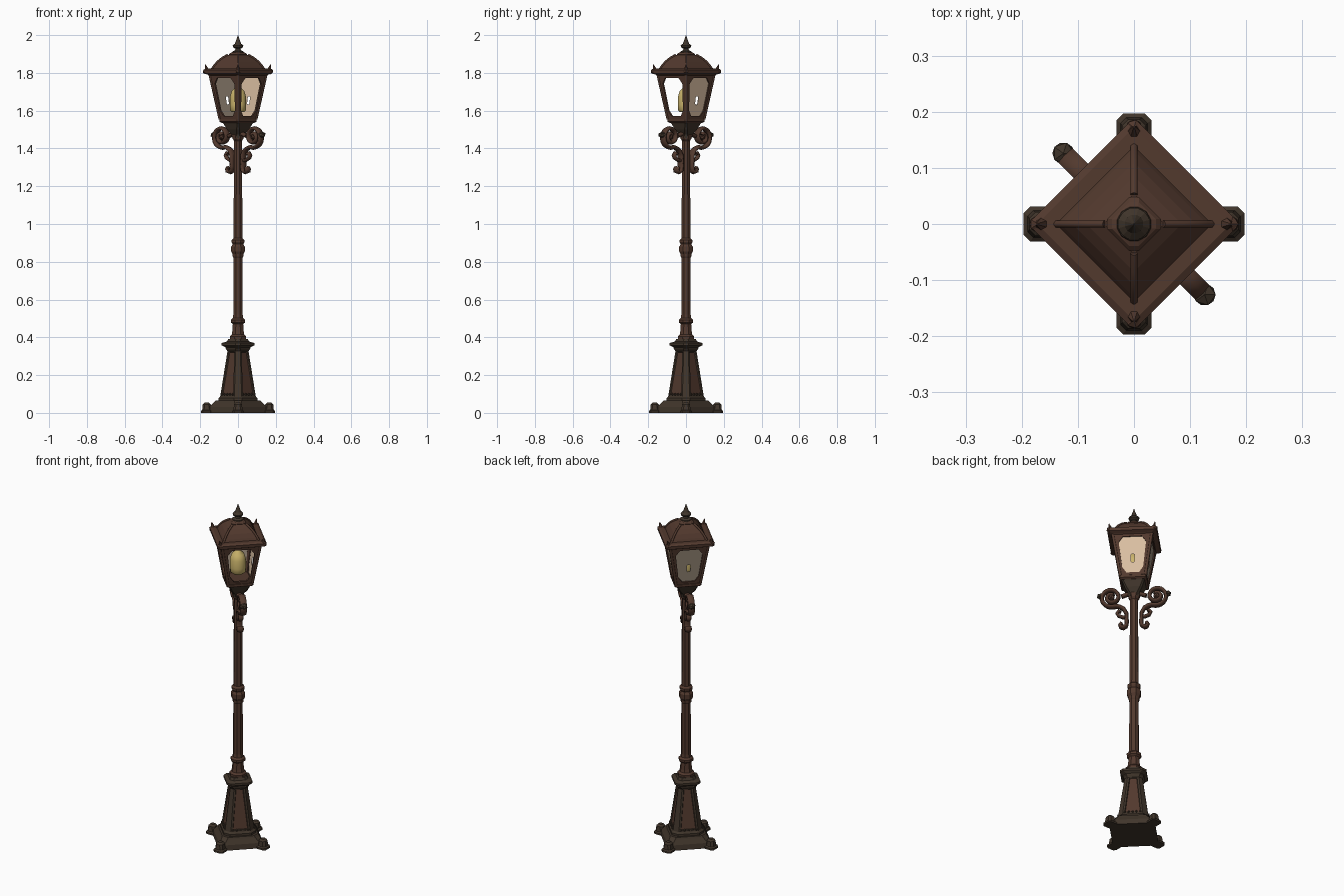
import bpy, bmesh, math
from mathutils import Vector, Matrix

cube = bpy.data.objects.get("Cube")
if cube:
    bpy.data.objects.remove(cube)

R45 = Matrix.Rotation(math.radians(45), 4, 'Z')


def material(name, rgb, rough=0.8):
    m = bpy.data.materials.new(name)
    m.use_nodes = True
    m.diffuse_color = (*rgb, 1)
    b = m.node_tree.nodes["Principled BSDF"]
    b.inputs["Base Color"].default_value = (*rgb, 1)
    b.inputs["Roughness"].default_value = rough
    return m


RUST = material("rust_brown", (0.085, 0.041, 0.027))
IRON = material("dark_iron", (0.052, 0.036, 0.024))
GLASS = material("cream_glass", (0.70, 0.52, 0.36))
DULL = material("dull_glass", (0.36, 0.29, 0.22))
LAMP = material("lamp_yellow", (0.60, 0.46, 0.15))


def finish(name, bm, *mats):
    bmesh.ops.recalc_face_normals(bm, faces=bm.faces)
    me = bpy.data.meshes.new(name)
    bm.to_mesh(me)
    bm.free()
    ob = bpy.data.objects.new(name, me)
    bpy.context.collection.objects.link(ob)
    for m in mats:
        me.materials.append(m)
    return ob


def skin(bm, rings):
    rings = [[bm.verts.new(p) for p in r] for r in rings]
    n = len(rings[0])
    for a, b in zip(rings, rings[1:]):
        for i in range(n):
            bm.faces.new((a[i], a[(i + 1) % n], b[(i + 1) % n], b[i]))
    bm.faces.new(rings[0])
    bm.faces.new(rings[-1])


def square_loft(name, rings, mats, centre=(0, 0), inset=False):
    """Chamfered squares (half width, chamfer, z), turned so corners lie on the axes."""
    bm = bmesh.new()
    layers = []
    for h, c, z in rings:
        k = h - c
        pts = [(h, -k), (h, k), (k, h), (-k, h), (-h, k), (-h, -k), (-k, -h), (k, -h)]
        layers.append([R45 @ Vector((x + centre[0], y + centre[1], z)) for x, y in pts])
    skin(bm, layers)
    if inset:
        bm.normal_update()
        big = [f for f in bm.faces if f.calc_center_median().z < 0.3
               and abs(f.normal.z) < 0.5 and abs(f.normal.x * f.normal.y) > 0.3
               and f.calc_area() > 0.01]
        bmesh.ops.inset_individual(bm, faces=big, thickness=0.014, depth=0)
        bmesh.ops.inset_individual(bm, faces=big, thickness=0.004, depth=-0.006)
        for f in big:
            f.material_index = 1
    return finish(name, bm, *mats)


def lathe(name, profile, mat, sides=8, smooth=False):
    bm = bmesh.new()
    off = math.pi / sides
    skin(bm, [[(r * math.cos(off + math.tau * i / sides),
                r * math.sin(off + math.tau * i / sides), z) for i in range(sides)]
              for r, z in profile])
    if smooth:
        for f in bm.faces:
            f.smooth = True
    return finish(name, bm, mat)


def tube(name, points, radius, mat, angle=0, width=1.0):
    """Tube along (distance, height) points in the vertical plane at the given angle."""
    cu = bpy.data.curves.new(name, 'CURVE')
    cu.dimensions = '3D'
    cu.bevel_depth = radius
    cu.bevel_resolution = 1
    cu.use_fill_caps = True
    sp = cu.splines.new('POLY')
    sp.points.add(len(points) - 1)
    for p, (u, z) in zip(sp.points, points):
        p.co = (u, z, 0, 1)
    cu.materials.append(mat)
    ob = bpy.data.objects.new(name, cu)
    bpy.context.collection.objects.link(ob)
    ob.rotation_euler = (math.pi / 2, 0, math.radians(angle))
    ob.scale.z = width
    return ob


def ball(name, loc, radius, mat, stretch=(1, 1, 1)):
    bm = bmesh.new()
    bmesh.ops.create_icosphere(bm, subdivisions=1, radius=radius,
                               matrix=Matrix.Translation(loc) @ Matrix.Diagonal((*stretch, 1)))
    return finish(name, bm, mat)


# Plinth with four corner feet
square_loft("plinth", [(0.122, 0.02, 0), (0.118, 0.02, 0.03), (0.103, 0.025, 0.055),
                       (0.098, 0.028, 0.066)], [IRON])
for sx in (-1, 1):
    for sy in (-1, 1):
        square_loft("plinth_foot", [(0.036, 0.028, 0), (0.036, 0.028, 0.010), (0.027, 0.02, 0.016),
                                    (0.022, 0.014, 0.045), (0.012, 0.008, 0.055)],
                    [IRON], (0.117 * sx, 0.117 * sy))

# Tapered pedestal with recessed panels, cap and beads
square_loft("pedestal", [(0.088, 0.03, 0.064), (0.088, 0.03, 0.078), (0.080, 0.027, 0.088),
                         (0.047, 0.017, 0.335)], [IRON, RUST], inset=True)
square_loft("pedestal_cap", [(0.047, 0.017, 0.325), (0.056, 0.02, 0.340), (0.056, 0.02, 0.347),
                             (0.070, 0.018, 0.358), (0.070, 0.018, 0.370), (0.050, 0.018, 0.378),
                             (0.044, 0.016, 0.392)], [IRON])
for k in range(4):
    for t in range(-2, 3):
        p = Matrix.Rotation(math.radians(45 + 90 * k), 3, 'Z') @ Vector((0.080, 0.021 * t, 0.098))
        ball("pedestal_bead", p, 0.007, IRON)

# Octagonal post with collars
lathe("post", [(0.046, 0.385), (0.047, 0.405), (0.036, 0.415), (0.033, 0.43), (0.030, 0.47),
               (0.040, 0.478), (0.041, 0.492), (0.030, 0.502), (0.027, 0.52), (0.026, 0.82),
               (0.030, 0.828), (0.031, 0.840), (0.039, 0.855), (0.039, 0.880), (0.030, 0.893),
               (0.037, 0.905), (0.037, 0.915), (0.026, 0.925), (0.022, 1.44), (0.030, 1.45),
               (0.034, 1.47), (0.030, 1.48)], RUST)

# Scroll brackets on one diagonal
spiral = []
for i in range(37):
    t = i / 36
    a = math.radians(-115 + 610 * t)
    r = 0.060 - 0.047 * t
    spiral.append((0.120 + r * math.cos(a), 1.462 + r * math.sin(a)))
stem = [(0.066, 1.300), (0.074, 1.290), (0.070, 1.278), (0.056, 1.274), (0.042, 1.284),
        (0.038, 1.305), (0.040, 1.330), (0.040, 1.360), (0.055, 1.390), (0.075, 1.402)]
leaf = [(0.034, 1.335), (0.060, 1.338), (0.082, 1.348), (0.090, 1.364), (0.082, 1.376),
        (0.072, 1.370)]
brace = [(0.012, 1.480), (0.040, 1.475), (0.066, 1.465)]
for angle in (-45, 135):
    tube("scroll_bracket", stem + spiral, 0.0115, RUST, angle, 1.8)
    tube("bracket_leaf", leaf, 0.010, RUST, angle, 1.5)
    tube("bracket_brace", brace, 0.012, RUST, angle, 1.4)
    d = Vector((math.cos(math.radians(angle)), math.sin(math.radians(angle)), 0))
    ball("scroll_eye", d * 0.120 + Vector((0, 0, 1.462)), 0.019, RUST)
    ball("scroll_tip", d * 0.178 + Vector((0, 0, 1.472)), 0.022, IRON, (1, 1, 0.8))

# Lantern cradle and floor
square_loft("lantern_cradle", [(0.026, 0.01, 1.455), (0.030, 0.01, 1.475), (0.046, 0.01, 1.500),
                               (0.058, 0.008, 1.530), (0.064, 0.006, 1.540)], [IRON])
square_loft("lantern_floor", [(0.064, 0.006, 1.536), (0.073, 0.006, 1.542), (0.073, 0.006, 1.555),
                              (0.066, 0.006, 1.562)], [RUST])

# Lantern sides: pierced frames, with panes in the two back sides
OPENING = [(-0.76, 0.20), (-0.50, 0.07), (0.50, 0.07), (0.76, 0.20),
           (0.76, 0.80), (0.50, 0.93), (-0.50, 0.93), (-0.76, 0.80)]


def side_point(u, v, k, back=0.0):
    h = 0.066 + 0.038 * v
    p = Vector((h - back, u * (h - back), 1.555 + 0.235 * v))
    return Matrix.Rotation(math.radians(45 + 90 * k), 3, 'Z') @ p


def ring_face(name, outer, inner, mat, thick):
    bm = bmesh.new()
    a = [bm.verts.new(p) for p in outer]
    b = [bm.verts.new(p) for p in inner]
    for i in range(len(a)):
        j = (i + 1) % len(a)
        bm.faces.new((a[i], a[j], b[j], b[i]))
    ob = finish(name, bm, mat)
    s = ob.modifiers.new("thickness", 'SOLIDIFY')
    s.thickness = thick
    s.offset = 0


EDGE = [(-1, 0), (-0.5, 0), (0.5, 0), (1, 0), (1, 1), (0.5, 1), (-0.5, 1), (-1, 1)]
for k in range(4):
    ring_face("lantern_side", [side_point(u, v, k) for u, v in EDGE],
              [side_point(u, v, k) for u, v in OPENING], RUST, 0.010)
    if k < 2:
        hole = [(u * 0.16, 0.42 + (v - 0.5) * 0.22) for u, v in OPENING]
        ring_face("glass_pane", [side_point(u * 1.05, v, k, 0.003) for u, v in OPENING],
                  [side_point(u, v, k, 0.003) for u, v in hole], (GLASS, DULL)[k], 0.002)
    tube("lantern_corner_post", [(0.094, 1.555), (0.147, 1.790)], 0.009, RUST, 90 * k)

# Hanging lamp
lathe("lamp_stem", [(0.007, 1.70), (0.007, 1.80)], IRON, 8)
lathe("lamp_bulb", [(0.010, 1.592), (0.032, 1.592), (0.042, 1.602), (0.044, 1.63), (0.043, 1.675),
                    (0.034, 1.705), (0.016, 1.722), (0.010, 1.735)], LAMP, 16, True)

# Roof: cornice, domed hip, ribs and corner spikes
square_loft("roof_cornice", [(0.104, 0.006, 1.783), (0.116, 0.008, 1.790), (0.132, 0.010, 1.797),
                             (0.134, 0.010, 1.815), (0.122, 0.008, 1.822), (0.108, 0.008, 1.822)],
            [RUST])
DOME = [(0.100, 1.818), (0.092, 1.835), (0.078, 1.858), (0.060, 1.878), (0.038, 1.895)]
square_loft("roof_dome", [(h, 0.006, z) for h, z in DOME], [RUST])
square_loft("roof_crown", [(0.036, 0.010, 1.890), (0.040, 0.012, 1.898), (0.034, 0.012, 1.906),
                           (0.022, 0.010, 1.912)], [RUST])
for k in range(4):
    tube("roof_rib", [(h * 1.38, z) for h, z in DOME], 0.007, RUST, 90 * k)
    a = math.radians(90 * k)
    bm = bmesh.new()
    tilt = (Matrix.Rotation(a, 4, 'Z') @ Matrix.Translation((0.168, 0, 1.828))
            @ Matrix.Rotation(0.3, 4, 'Y'))
    bmesh.ops.create_cone(bm, cap_ends=True, segments=6, radius1=0.014, radius2=0.002,
                          depth=0.036, matrix=tilt)
    finish("roof_spike", bm, RUST)
    ball("roof_corner", (0.172 * math.cos(a), 0.172 * math.sin(a), 1.808), 0.016, RUST)

# Finial
lathe("finial", [(0.032, 1.905), (0.030, 1.914), (0.016, 1.920), (0.014, 1.928), (0.028, 1.936),
                 (0.029, 1.944), (0.017, 1.955), (0.011, 1.970), (0.001, 2.0)], IRON, 12)
